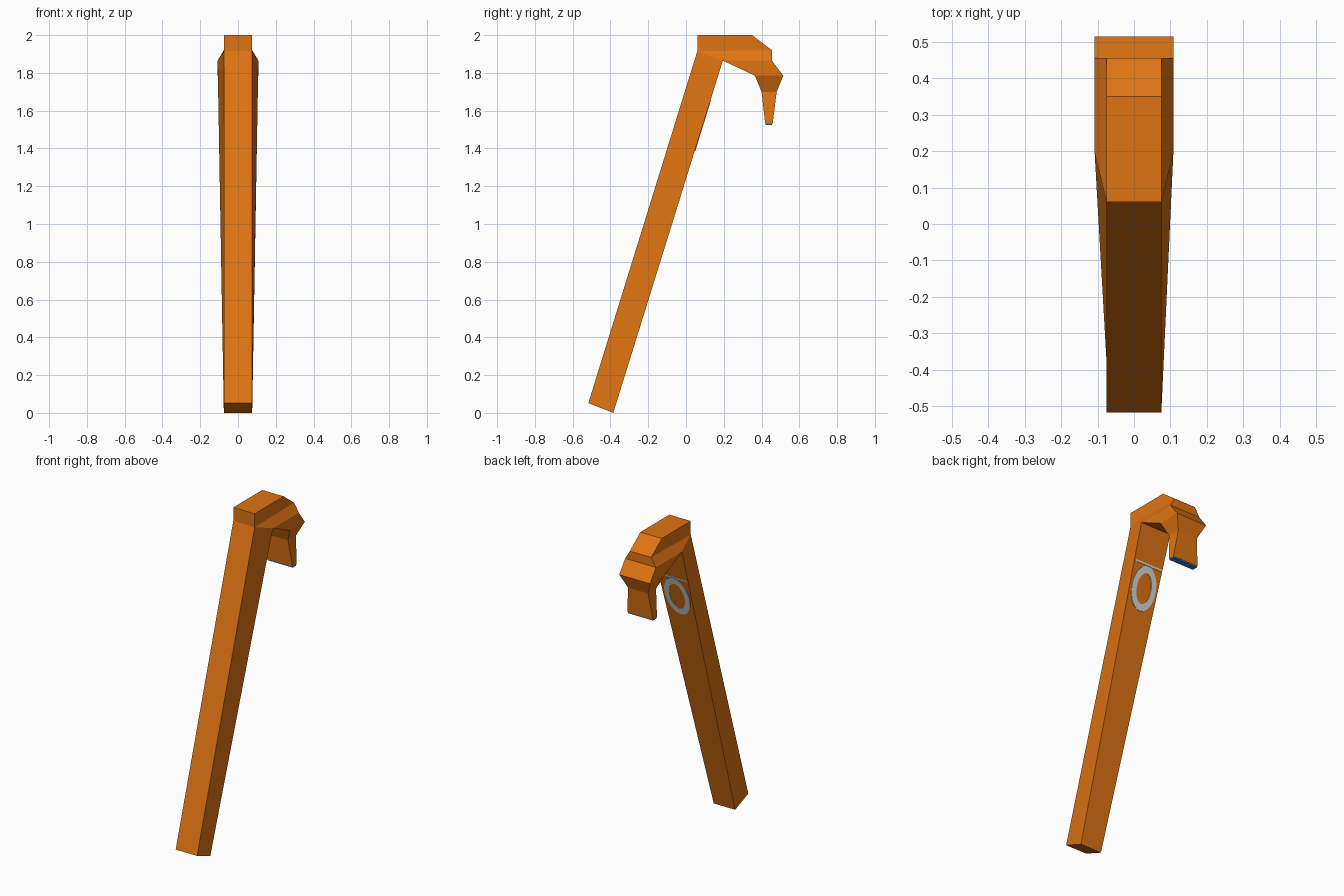
import bpy, bmesh, math
from mathutils import Vector

if "Cube" in bpy.data.objects:
    bpy.data.objects.remove(bpy.data.objects["Cube"])


def material(name, rgb):
    m = bpy.data.materials.new(name)
    m.diffuse_color = (*rgb, 1.0)
    m.use_nodes = True
    m.node_tree.nodes["Principled BSDF"].inputs["Base Color"].default_value = m.diffuse_color
    return m


ORANGE = material("orange_paint", (0.74, 0.175, 0.006))
BLUE = material("blue_tip", (0.017, 0.2, 0.65))
GREY = material("light_grey", (0.68, 0.68, 0.68))


def finish(name, bm, mat):
    bmesh.ops.recalc_face_normals(bm, faces=bm.faces[:])
    me = bpy.data.meshes.new(name)
    bm.to_mesh(me)
    bm.free()
    me.materials.append(mat)
    ob = bpy.data.objects.new(name, me)
    bpy.context.collection.objects.link(ob)
    return ob


def slab(name, pts, sides, mat, open_edges=()):
    """Mirror the side faces in x and bridge their outline across the middle."""
    bm = bmesh.new()
    right = [bm.verts.new(p) for p in pts]
    left = [bm.verts.new((-p[0], p[1], p[2])) for p in pts]
    edges = [(f[i], f[(i + 1) % len(f)]) for f in sides for i in range(len(f))]
    for f in sides:
        bm.faces.new([right[i] for i in f])
        bm.faces.new([left[i] for i in reversed(f)])
    for a, b in edges:
        if (b, a) not in edges and {a, b} not in open_edges:
            bm.faces.new((right[b], right[a], left[a], left[b]))
    return finish(name, bm, mat)


# Leaning post, its rear face widening upwards
slab("leaning_post",
     [(0.075, -0.517, 0.052), (0.075, 0.06, 1.915),
      (0.108, 0.195, 1.865), (0.075, -0.385, 0.0)],
     [(0, 1, 2, 3)], ORANGE, [{1, 2}])

# Bent head with a narrow top and a wider lower half
slab("head",
     [(0.075, 0.06, 1.915), (0.075, 0.06, 2.0), (0.075, 0.35, 2.0),
      (0.075, 0.455, 1.92), (0.108, 0.455, 1.865), (0.108, 0.515, 1.785),
      (0.108, 0.365, 1.785), (0.108, 0.195, 1.865)],
     [(0, 1, 2, 3), (0, 3, 4, 7), (7, 4, 5, 6)], ORANGE, [{5, 6}, {0, 7}])

# Nozzle: pinched neck, flaring sideways to a flat slot
slab("nozzle",
     [(0.108, 0.365, 1.785), (0.108, 0.515, 1.785), (0.07, 0.48, 1.70),
      (0.07, 0.40, 1.70), (0.09, 0.459, 1.532), (0.09, 0.419, 1.532)],
     [(0, 1, 2, 3), (3, 2, 4, 5)], ORANGE, [{0, 1}])

# Blue plate under the nozzle
slab("nozzle_tip",
     [(0.089, 0.421, 1.532), (0.089, 0.457, 1.532),
      (0.088, 0.456, 1.524), (0.088, 0.422, 1.524)],
     [(0, 1, 2, 3)], BLUE)

# Local frame on the rear face of the post
TOP = Vector((0, 0.195, 1.865))
DOWN = (Vector((0, -0.385, 0.0)) - TOP).normalized()
OUT = Vector((1, 0, 0)).cross(DOWN)
if OUT.y < 0:
    OUT.negate()


def on_rear(x, d, h):
    return TOP + Vector((x, 0, 0)) + DOWN * d + OUT * h


# Oval ring plate
bm = bmesh.new()
N = 40
rows = []
for i in range(N):
    a = 2 * math.pi * i / N
    c, s = math.cos(a), math.sin(a)
    rows.append([bm.verts.new(on_rear(rx * c, 0.367 + rd * s, h))
                 for rx, rd, h in ((0.087, 0.135, -0.002), (0.087, 0.135, 0.003),
                                   (0.052, 0.092, 0.003), (0.052, 0.092, -0.002))])
for i in range(N):
    p, q = rows[i], rows[(i + 1) % N]
    for k in range(4):
        j = (k + 1) % 4
        bm.faces.new((p[k], p[j], q[j], q[k]))
finish("oval_ring", bm, GREY)

# Thin stripe above the ring
slab("stripe",
     [on_rear(0.101, d, h) for d, h in
      ((0.218, -0.002), (0.218, 0.003), (0.23, 0.003), (0.23, -0.002))],
     [(0, 1, 2, 3)], GREY)
